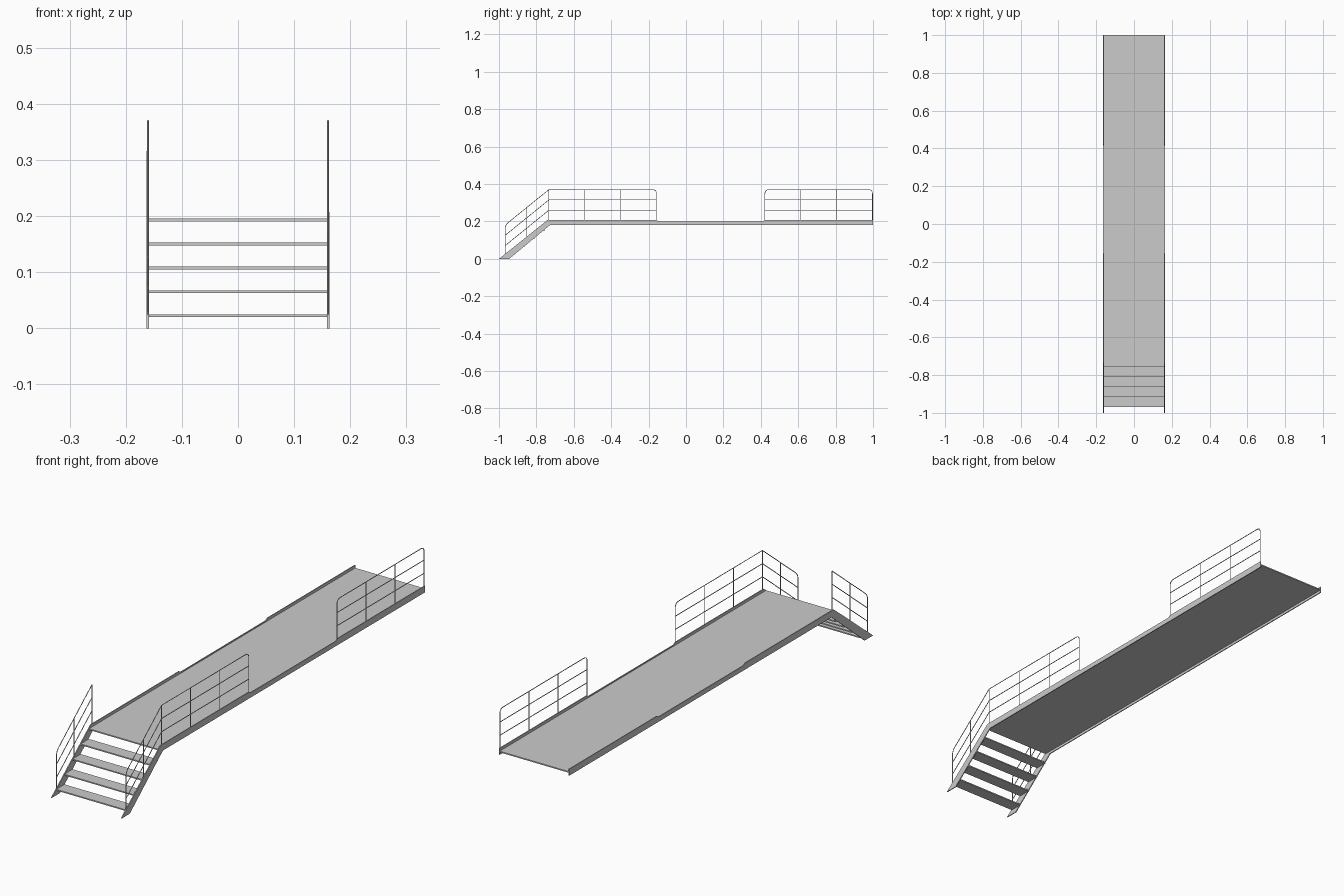
import bpy, bmesh
from mathutils import Vector

if "Cube" in bpy.data.objects:
    bpy.data.objects.remove(bpy.data.objects["Cube"])

X_OUT, PLATE = 0.163, 0.004      # outer half width, side plate thickness
X_RAIL = 0.1605                  # rail centre line
R = 0.0016                       # tube radius
SLOPE = 0.81
Y_KNEE = -0.733                  # where stairs meet the walkway
TOP = 0.370


def box(name, x0, x1, y0, y1, z0, z1):
    bm = bmesh.new()
    bmesh.ops.create_cube(bm, size=1)
    for v in bm.verts:
        v.co = ((x0 + x1) / 2 + v.co.x * (x1 - x0),
                (y0 + y1) / 2 + v.co.y * (y1 - y0),
                (z0 + z1) / 2 + v.co.z * (z1 - z0))
    return finish(name, bm)


def finish(name, bm):
    bmesh.ops.recalc_face_normals(bm, faces=bm.faces)
    me = bpy.data.meshes.new(name)
    bm.to_mesh(me)
    bm.free()
    ob = bpy.data.objects.new(name, me)
    bpy.context.collection.objects.link(ob)
    return ob


def plate(name, profile, x0, x1):
    """Extrude a (y, z) outline along x."""
    bm = bmesh.new()
    face = bm.faces.new([bm.verts.new((x0, y, z)) for y, z in profile])
    ext = bmesh.ops.extrude_face_region(bm, geom=[face])
    for v in ext["geom"]:
        if isinstance(v, bmesh.types.BMVert):
            v.co.x = x1
    return finish(name, bm)


def rounded(points, radius, steps=5):
    """Round the inner corners of a (y, z) path."""
    pts = [Vector(p) for p in points]
    out = [pts[0]]
    for a, b, c in zip(pts, pts[1:], pts[2:]):
        p = b + (a - b).normalized() * radius
        q = b + (c - b).normalized() * radius
        for i in range(steps + 1):
            t = i / steps
            out.append(p * (1 - t) ** 2 + b * 2 * t * (1 - t) + q * t * t)
    return out + [pts[-1]]


def railing(name, paths):
    """Tubes along (x, path) pairs, as one smooth mesh."""
    cu = bpy.data.curves.new(name, 'CURVE')
    cu.dimensions = '3D'
    cu.bevel_depth = R
    cu.bevel_resolution = 2
    cu.use_fill_caps = True
    for x, path in paths:
        sp = cu.splines.new('POLY')
        sp.points.add(len(path) - 1)
        for pt, (y, z) in zip(sp.points, path):
            pt.co = (x, y, z, 1)
    ob = bpy.data.objects.new(name, cu)
    bpy.context.collection.objects.link(ob)
    bpy.ops.object.select_all(action='DESELECT')
    ob.select_set(True)
    bpy.context.view_layer.objects.active = ob
    bpy.ops.object.convert(target='MESH')
    bpy.ops.object.shade_smooth_by_angle()


def walkway_rail(name, y0, y1, round_start=True):
    """Three-panel guard rail on the right of the walkway."""
    frame = [(y0, 0.20), (y0, TOP), (y1, TOP), (y1, 0.20)]
    path = rounded(frame, 0.022) if round_start else [frame[0]] + rounded(frame[1:], 0.022)
    paths = [(X_RAIL, path)]
    for i in (1, 2):
        y = y0 + (y1 - y0) * i / 3
        paths.append((X_RAIL, [(y, 0.20), (y, TOP)]))
    for z in (0.315, 0.26):
        paths.append((X_RAIL, [(y0, z), (y1, z)]))
    railing(name, paths)


def stair_rail(name, x, x_mid):
    """Sloping guard rail with a rounded lower corner."""
    y0, ym = -0.967, -0.852

    def line(y, top):
        return top + (y - Y_KNEE) * SLOPE
    frame = [(y0, 0.022), (y0, line(y0, TOP)), (Y_KNEE, TOP)]
    paths = [(x, rounded(frame, 0.02)),
             (x, [(Y_KNEE, TOP), (Y_KNEE, 0.20)]),
             (x, [(ym, line(ym, 0.205)), (ym, line(ym, TOP))])]
    for z in (0.315, 0.26):
        paths.append((x_mid, [(y0, line(y0, z)), (Y_KNEE, z)]))
    railing(name, paths)


# Side plates: stair stringer and walkway edge in one, lowered at the gap
outline = [(-1, 0), (-0.945, 0), (-0.727, 0.18), (1, 0.18), (1, 0.207),
           (0.424, 0.207), (0.412, 0.2), (-0.147, 0.2), (-0.159, 0.207),
           (-0.741, 0.207)]
plate("right_side_plate", outline, X_OUT - PLATE, X_OUT)
plate("left_side_plate", outline, -X_OUT, -X_OUT + PLATE)

# Walkway deck and stair treads
xi = X_OUT - PLATE / 2
box("deck", -xi, xi, -0.755, 1, 0.1905, 0.1955)
for i in range(4):
    y, z = -0.970 + 0.0535 * i, 0.025 + 0.0426 * i
    box(f"tread_{i + 1}", -xi, xi, y, y + 0.054, z - 0.005, z)

# Guard rails
stair_rail("right_stair_rail", X_RAIL, X_RAIL)
stair_rail("left_stair_rail", -X_RAIL, -X_RAIL - 0.0009)
walkway_rail("front_walkway_rail", Y_KNEE, -0.158, round_start=False)
walkway_rail("rear_walkway_rail", 0.422, 0.997)
